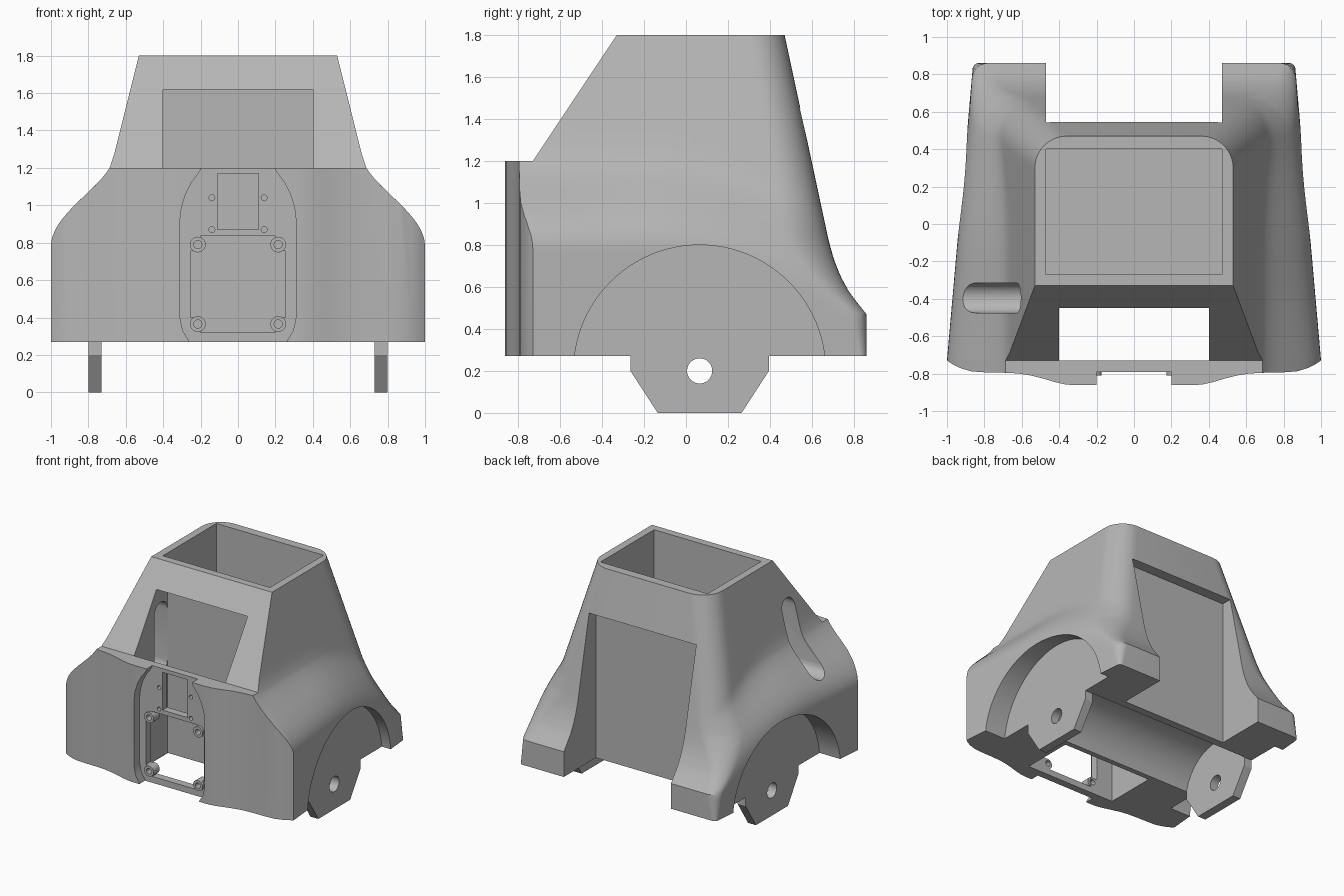
import bpy, bmesh, math

cube = bpy.data.objects.get("Cube")
if cube:
    bpy.data.objects.remove(cube, do_unlink=True)

grey = bpy.data.materials.new("plain grey")
grey.use_nodes = True
grey.diffuse_color = (0.47, 0.47, 0.47, 1)
grey.node_tree.nodes["Principled BSDF"].inputs["Base Color"].default_value = (0.47, 0.47, 0.47, 1)


def make(name, bm):
    bmesh.ops.recalc_face_normals(bm, faces=bm.faces)
    mesh = bpy.data.meshes.new(name)
    bm.to_mesh(mesh)
    bm.free()
    mesh.materials.append(grey)
    ob = bpy.data.objects.new(name, mesh)
    bpy.context.collection.objects.link(ob)
    return ob


def prism(name, pts, axis, a, b):
    """Extrude a 2D outline along an axis from a to b."""
    place = {"x": lambda u, v, d: (d, u, v),
             "y": lambda u, v, d: (u, d, v),
             "z": lambda u, v, d: (u, v, d)}[axis]
    bm = bmesh.new()
    ends = [[bm.verts.new(place(u, v, d)) for u, v in pts] for d in (a, b)]
    bm.faces.new(ends[0])
    bm.faces.new(ends[1])
    n = len(pts)
    for i in range(n):
        j = (i + 1) % n
        bm.faces.new((ends[0][i], ends[0][j], ends[1][j], ends[1][i]))
    return make(name, bm)


def rect(u0, u1, v0, v1):
    return [(u0, v0), (u1, v0), (u1, v1), (u0, v1)]


def circle(u, v, r, n=32):
    return [(u + r * math.cos(math.tau * i / n), v + r * math.sin(math.tau * i / n)) for i in range(n)]


def mirrored(half):
    return half + [(-u, v) for u, v in reversed(half)]


def activate(ob):
    bpy.ops.object.select_all(action="DESELECT")
    ob.select_set(True)
    bpy.context.view_layer.objects.active = ob


def boolean(ob, tool, operation="DIFFERENCE"):
    mod = ob.modifiers.new("cut", "BOOLEAN")
    mod.operation = operation
    mod.solver = "EXACT"
    mod.object = tool
    activate(ob)
    bpy.ops.object.modifier_apply(modifier=mod.name)
    bpy.data.objects.remove(tool, do_unlink=True)


def lerp(table, z):
    for (z0, a), (z1, b) in zip(table, table[1:]):
        if z <= z1:
            return a + (b - a) * max(0, z - z0) / (z1 - z0)
    return table[-1][1]


# Outer skin: cabin taper blending into flared fenders
BACK = [(0.27, 0.86), (0.47, 0.86), (0.52, 0.82), (0.58, 0.775), (0.65, 0.737),
        (0.73, 0.705), (0.82, 0.68), (1.8, 0.47)]
CORNER = [(0.27, 0.03), (0.47, 0.08), (0.82, 0.2), (1.8, 0.17)]
FRONT, BOTTOM, TOP, SILL = -0.73, 0.27, 1.8, 1.2


def half_width(z, y):
    cabin = 0.53 + (TOP - z) * 0.25
    outer = 1.0 - 0.088 * (y - FRONT)
    drop = 0.45 * (max(0, y + 0.2) / 1.06) ** 2
    t = min(1, max(0, (1.24 - z - drop) / 0.46))
    return cabin + (outer - cabin) * t * t * (3 - 2 * t)


def ring(z):
    front = FRONT + max(0, z - SILL) * 2 / 3
    back, r = lerp(BACK, z), lerp(CORNER, z)
    half = []
    for i in range(18):
        y = front + (back - r - front) * i / 18
        half.append((half_width(z, y), y))
    for i in range(11):
        a = math.pi / 2 * i / 10
        y = back - r + r * math.sin(a)
        half.append((half_width(z, y) - r * (1 - math.cos(a)), y))
    return mirrored(half)


levels = [BOTTOM + (0.47 - BOTTOM) * i / 6 for i in range(6)]
levels += [0.47 + (SILL - 0.47) * i / 26 for i in range(26)]
levels += [SILL + (TOP - SILL) * i / 8 for i in range(9)]
bm = bmesh.new()
rings = [[bm.verts.new((x, y, z)) for x, y in ring(z)] for z in levels]
for low, high in zip(rings, rings[1:]):
    for i in range(len(low)):
        j = (i + 1) % len(low)
        bm.faces.new((low[i], low[j], high[j], high[i]))
bm.faces.new(rings[0])
bm.faces.new(rings[-1])
body = make("body_shell", bm)

# Wheel wells, axle tunnel, rear notch, top bin and front chamber
AXLE_Y, AXLE_Z = 0.065, 0.2
for a, b in ((0.8, 1.3), (-1.3, -0.8)):
    boolean(body, prism("well", circle(AXLE_Y, AXLE_Z, 0.6, 96), "x", a, b))
boolean(body, prism("tunnel", circle(AXLE_Y, AXLE_Z, 0.34, 64), "x", -0.73, 0.73))
boolean(body, prism("notch", rect(0.46, 1.0, 0.1, 1.45), "x", -0.47, 0.47))
boolean(body, prism("bin", rect(-0.27, 0.4, 0.6, 2.0), "x", -0.47, 0.47))
boolean(body, prism("chamber", rect(-0.9, -0.31, 0.1, 1.62), "x", -0.4, 0.4))

# Upright round-ended slot through one side wall
slot = [(-0.395 + 0.08 * math.cos(math.pi * i / 12), 1.42 + 0.08 * math.sin(math.pi * i / 12)) for i in range(13)]
slot += [(-0.395 - 0.08 * math.cos(math.pi * i / 12), 1.01 - 0.08 * math.sin(math.pi * i / 12)) for i in range(13)]
boolean(body, prism("slot", slot, "x", -1.2, -0.35))

# Front panel: plan curve trimmed by the body outline
plan = [(1.0, FRONT), (0.97, -0.75), (0.93, -0.77), (0.87, -0.788), (0.8, -0.793), (0.7, -0.795),
        (0.62, -0.799), (0.55, -0.81), (0.48, -0.828), (0.42, -0.846), (0.37, -0.857), (0.32, -0.862)]
panel = prism("front_panel", mirrored(plan), "z", 0.1, 1.4)
outline = [(half_width(z, FRONT), z) for z in [BOTTOM] + [0.74 + (SILL - 0.74) * i / 20 for i in range(21)]]
boolean(panel, prism("trim", mirrored(outline), "y", -1, -0.5), "INTERSECT")

# Recess with curved shoulders
recess = [(0.25, 0.2), (0.265, 0.28), (0.295, 0.33), (0.31, 0.4), (0.31, 0.92), (0.302, 0.99),
          (0.28, 1.06), (0.25, 1.12), (0.215, 1.165), (0.2, 1.19), (0.2, 1.3)]
boolean(panel, prism("recess", mirrored(recess), "y", -1, -0.79))

# Panel openings, screw bosses and holes
opening = [(0.2, 0.32), (0.2, 0.4), (0.255, 0.4), (0.255, 0.755), (0.2, 0.755), (0.2, 0.835)]
boolean(panel, prism("opening", mirrored(opening), "y", -1, -0.6))
boolean(panel, prism("upper_opening", rect(-0.11, 0.11, 0.87, 1.17), "y", -1, -0.6))
for x in (-0.215, 0.215):
    for z in (0.365, 0.79):
        boolean(panel, prism("boss", circle(x, z, 0.042, 24), "y", -0.81, -0.735), "UNION")
        boolean(panel, prism("screw", circle(x, z, 0.022, 16), "y", -1, -0.6))
    for z in (0.87, 1.04):
        boolean(panel, prism("pin", circle(x * 0.65, z, 0.016, 12), "y", -1, -0.6))

# Axle plates hanging below the body
plate = [(-0.265, BOTTOM), (-0.265, 0.2), (-0.135, 0), (0.265, 0), (0.395, 0.2), (0.395, BOTTOM)]
parts = [body, panel]
for side, a, b in (("left", 0.73, 0.8), ("right", -0.8, -0.73)):
    ob = prism(side + "_axle_plate", plate, "x", a, b)
    boolean(ob, prism("axle_hole", circle(AXLE_Y, AXLE_Z, 0.06), "x", a - 0.1, b + 0.1))
    parts.append(ob)

for ob in parts:
    activate(ob)
    bpy.ops.object.shade_smooth_by_angle(angle=math.radians(28))
